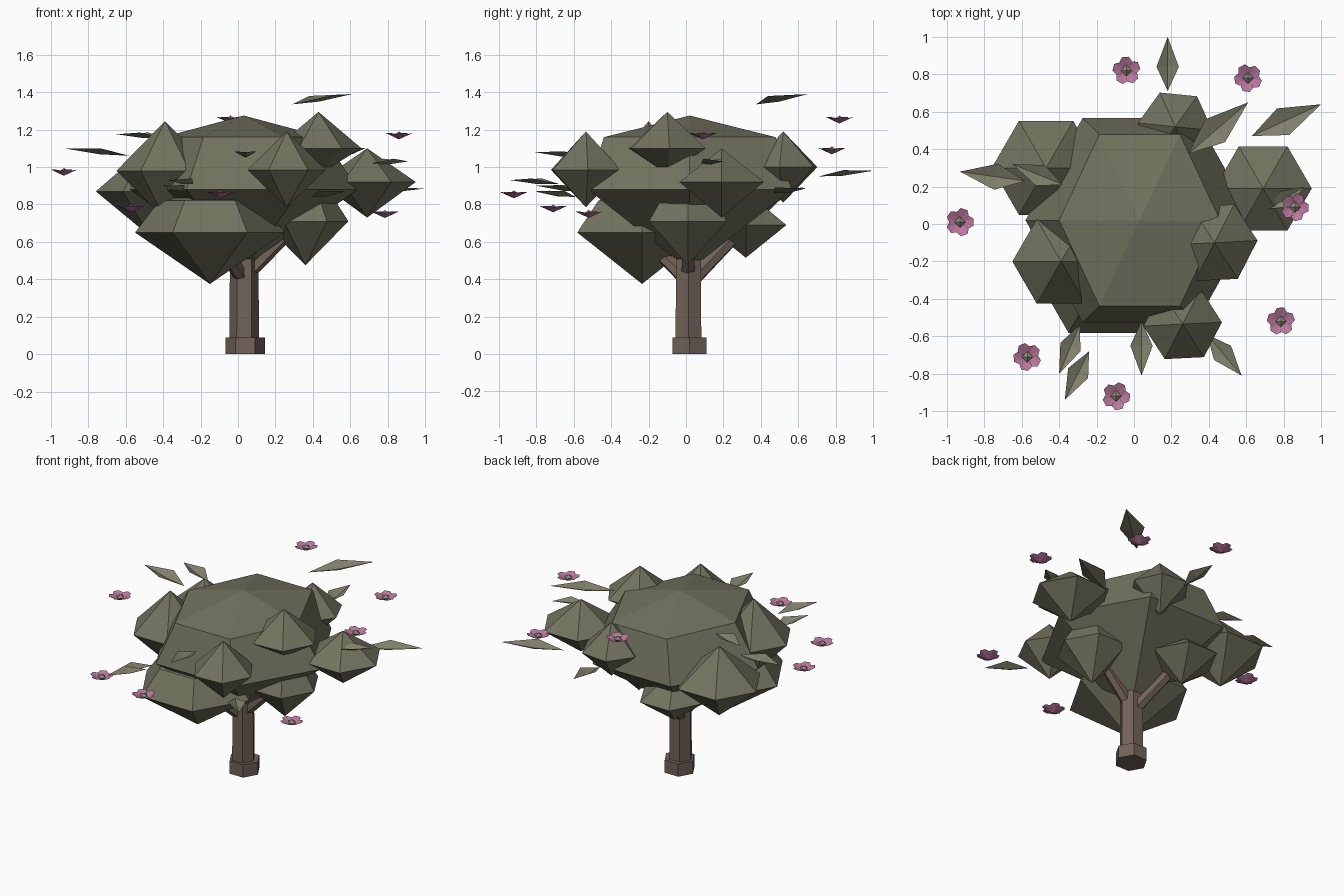
import bpy
from math import cos, sin, pi
from mathutils import Vector

if "Cube" in bpy.data.objects:
    bpy.data.objects.remove(bpy.data.objects["Cube"])


def material(name, rgb):
    m = bpy.data.materials.new(name)
    m.diffuse_color = (*rgb, 1)
    m.use_nodes = True
    m.node_tree.nodes["Principled BSDF"].inputs["Base Color"].default_value = m.diffuse_color
    return m


BARK = material("bark", (0.17, 0.125, 0.10))
FOLIAGE = material("foliage", (0.17, 0.17, 0.115))
LEAF = material("leaf_green", (0.22, 0.22, 0.15))
PINK = material("petal_pink", (0.50, 0.18, 0.34))
SEED = material("flower_heart", (0.30, 0.28, 0.2))


def add_mesh(name, verts, faces, mat):
    me = bpy.data.meshes.new(name)
    me.from_pydata(verts, [], faces)
    me.materials.append(mat)
    ob = bpy.data.objects.new(name, me)
    bpy.context.collection.objects.link(ob)
    return ob


def clump(name, c, rings, top, bottom, mat=FOLIAGE, n=6, rot=0.0):
    """Faceted ball: rings of (radius x, radius y, z), closed by two apexes."""
    v = [(c[0], c[1], bottom)]
    for rx, ry, z in rings:
        v += [(c[0] + rx * cos(rot + 2 * pi * i / n),
               c[1] + ry * sin(rot + 2 * pi * i / n), z) for i in range(n)]
    v.append((c[0], c[1], top))
    last, base = len(v) - 1, len(v) - 1 - n
    f = []
    for i in range(n):
        j = (i + 1) % n
        f.append((0, 1 + j, 1 + i))
        f.append((last, base + i, base + j))
        for k in range(len(rings) - 1):
            a, b = 1 + k * n, 1 + (k + 1) * n
            f.append((a + i, a + j, b + j, b + i))
    return add_mesh(name, v, f, mat)


def limb(name, a, b, ra, rb, n=6):
    """Tapered prism between two points."""
    a, b = Vector(a), Vector(b)
    q = Vector((0, 0, 1)).rotation_difference(b - a)
    ring = [Vector((cos(2 * pi * i / n), sin(2 * pi * i / n), 0)) for i in range(n)]
    v = [a + q @ (p * ra) for p in ring] + [b + q @ (p * rb) for p in ring]
    f = [(i, (i + 1) % n, n + (i + 1) % n, n + i) for i in range(n)]
    f += [tuple(range(n - 1, -1, -1)), tuple(range(n, 2 * n))]
    return add_mesh(name, v, f, BARK)


# Trunk, foot and branches
limb("trunk_foot", (0.038, 0.018, 0), (0.038, 0.018, 0.09), 0.105, 0.105)
limb("trunk", (0.033, 0.013, 0.05), (0.033, 0.013, 0.62), 0.08, 0.075)
limb("branch_right", (0.05, 0.01, 0.43), (0.30, 0.02, 0.68), 0.04, 0.035)
limb("branch_back", (0.02, 0.04, 0.40), (-0.12, 0.30, 0.67), 0.04, 0.035)
limb("branch_front", (0.02, -0.01, 0.41), (-0.10, -0.20, 0.60), 0.04, 0.035)

# Main crown and large lower clump
clump("crown", (0.03, 0.02), [(0.61, 0.63, 0.88), (0.43, 0.53, 1.16)], 1.275, 0.45)
clump("lower_front_clump", (-0.15, -0.235),
      [(0.40, 0.40, 0.65), (0.27, 0.27, 0.82)], 0.90, 0.375)
clump("lower_right_clump", (0.36, 0.01),
      [(0.23, 0.24, 0.71), (0.16, 0.17, 0.82)], 0.88, 0.475)
clump("lower_back_clump", (-0.13, 0.32), [(0.23, 0.25, 0.69)], 0.87, 0.515)

# Outer clumps: x, y, ring z, radius, height above, height below, turn
OUTER = {
    "back_left": (-0.47, 0.30, 0.87, 0.29, 0.25, 0.24, 0.0),
    "front_left": (-0.39, -0.20, 0.98, 0.26, 0.265, 0.26, 0.0),
    "front": (0.26, -0.535, 0.985, 0.21, 0.205, 0.20, 0.05),
    "right": (0.69, 0.19, 0.92, 0.26, 0.18, 0.19, 0.0),
    "upper_right": (0.43, -0.10, 1.10, 0.23, 0.195, 0.14, 0.05),
    "back": (0.22, 0.52, 1.00, 0.20, 0.19, 0.19, -0.1),
}
for name, (x, y, z, r, up, down, turn) in OUTER.items():
    clump(name + "_clump", (x, y), [(r, r, z)], z + up, z - down, rot=turn)

# Loose leaves: base point and tip point
LEAVES = [
    ((0.18, 0.71, 0.95), (0.18, 1.00, 0.98)),
    ((0.29, 0.375, 1.335), (0.61, 0.65, 1.39)),
    ((0.63, 0.47, 0.86), (1.00, 0.64, 0.885)),
    ((-0.58, 0.23, 1.06), (-0.93, 0.28, 1.10)),
    ((-0.38, 0.21, 1.155), (-0.65, 0.32, 1.175)),
    ((-0.29, -0.54, 0.87), (-0.40, -0.80, 0.90)),
    ((-0.24, -0.68, 0.91), (-0.37, -0.94, 0.93)),
    ((0.04, -0.52, 1.05), (0.04, -0.81, 1.08)),
    ((0.39, -0.59, 0.84), (0.575, -0.81, 0.87)),
    ((0.72, 0.08, 1.02), (0.91, 0.20, 1.03)),
]
for i, (a, b) in enumerate(LEAVES):
    a, b = Vector(a), Vector(b)
    d = b - a
    side = Vector((-d.y, d.x, 0)).normalized() * 0.16 * d.length ** 0.8
    mid = a + d * 0.45 + Vector((0, 0, 0.02))
    low = mid - Vector((0, 0, 0.03))
    add_mesh(f"leaf_{i + 1}", [a, mid + side, b, mid - side, low],
             [(0, 4, 1), (4, 2, 1), (0, 3, 4), (4, 3, 2)], LEAF)

# Flowers: shallow cup of five petals with a faceted heart
FLOWERS = [(-0.93, 0.01, 0.975), (-0.04, 0.82, 1.255), (0.61, 0.78, 1.09),
           (0.86, 0.09, 1.17), (0.785, -0.52, 0.75), (-0.57, -0.71, 0.78),
           (-0.095, -0.92, 0.855)]
for i, (x, y, z) in enumerate(FLOWERS):
    verts, faces = [], []
    for p in range(5):
        t = 2 * pi * p / 5 + 0.4 * i
        k = len(verts)
        for r, da, h in ((0, 0, -0.022), (0.058, -0.62, 0.006), (0.075, -0.25, 0.012),
                         (0.075, 0.25, 0.012), (0.058, 0.62, 0.006)):
            verts.append((x + r * cos(t + da), y + r * sin(t + da), z + h))
        faces += [(k, k + 1, k + 2), (k, k + 2, k + 3), (k, k + 3, k + 4)]
    add_mesh(f"flower_petals_{i + 1}", verts, faces, PINK)
    clump(f"flower_heart_{i + 1}", (x, y), [(0.03, 0.03, z)],
          z + 0.02, z - 0.02, SEED, n=4)
